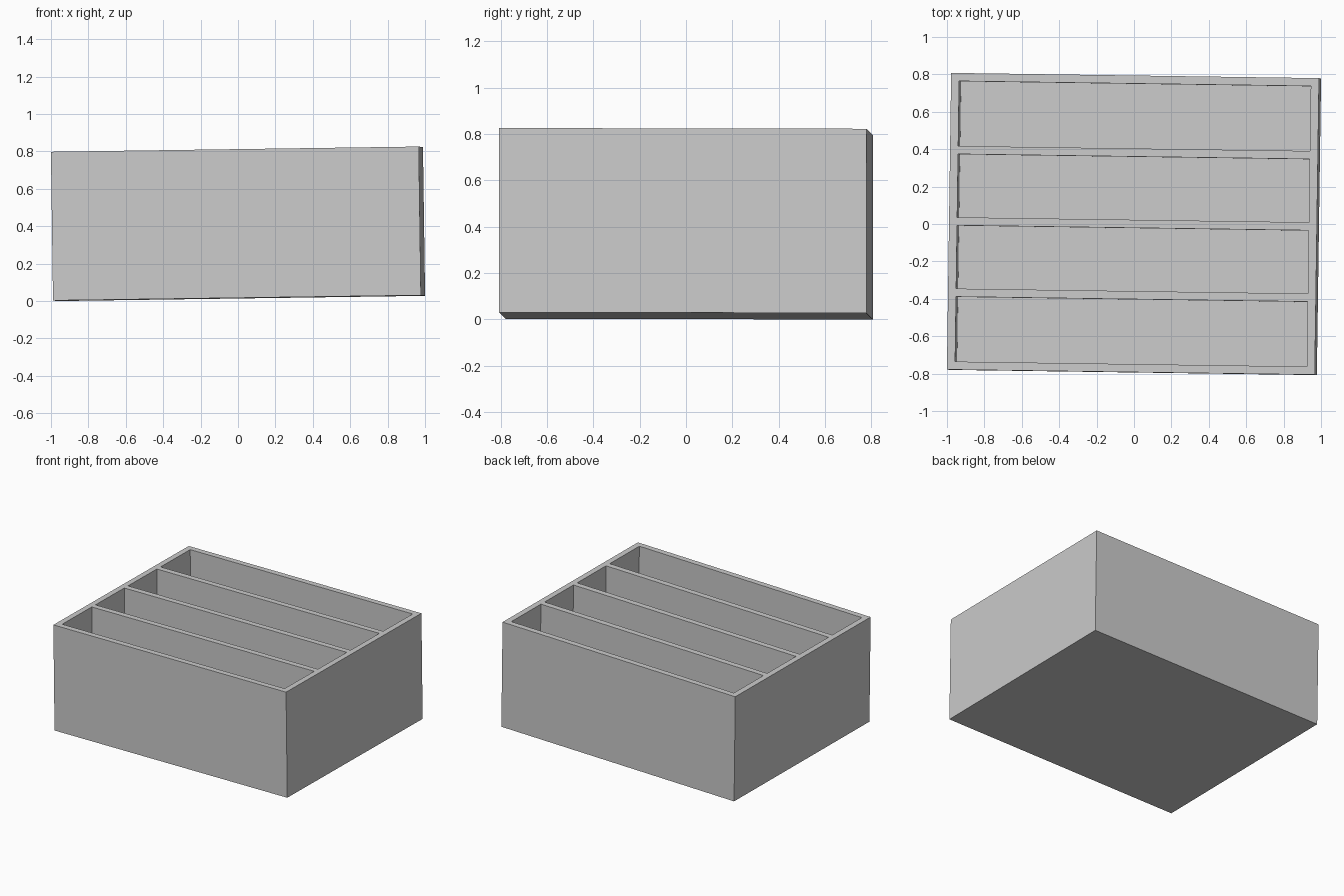
import bpy, bmesh
from mathutils import Matrix, Vector

old = bpy.data.objects.get("Cube")
if old:
    bpy.data.objects.remove(old, do_unlink=True)

LENGTH, DEPTH, HEIGHT = 1.967, 1.586, 0.795
WALL, FLOOR, SLOTS = 0.061, 0.06, 4

# Plain grey material
grey = bpy.data.materials.new("plain_grey")
grey.use_nodes = True
colour = (0.6, 0.6, 0.6, 1)
grey.diffuse_color = colour
grey.node_tree.nodes["Principled BSDF"].inputs["Base Color"].default_value = colour

# Solid block
bm = bmesh.new()
bmesh.ops.create_cube(bm, size=1, matrix=Matrix.Diagonal((LENGTH, DEPTH, HEIGHT, 1)))

# Rim: half a wall here, the other half comes from each slot's own inset
top = max(bm.faces, key=lambda f: f.calc_center_median().z)
bmesh.ops.inset_region(bm, faces=[top], thickness=WALL / 2)

# Split the top into equal cells, one per slot
cells = [top]
pitch = (DEPTH - WALL) / SLOTS
for i in range(1, SLOTS):
    y = (i - SLOTS / 2) * pitch
    geom = cells + list({e for f in cells for e in f.edges} | {v for f in cells for v in f.verts})
    cut = bmesh.ops.bisect_plane(bm, geom=geom, plane_co=Vector((0, y, 0)), plane_no=Vector((0, 1, 0)))
    cells = [g for g in cut["geom"] if isinstance(g, bmesh.types.BMFace)]

# Inset the cells and sink them into open slots
bmesh.ops.inset_individual(bm, faces=cells, thickness=WALL / 2)
sunk = bmesh.ops.inset_individual(bm, faces=cells, thickness=0)
bmesh.ops.translate(bm, verts=list({v for f in cells for v in f.verts}),
                    vec=(0, 0, FLOOR - HEIGHT))

# Merge the flat rim faces
bmesh.ops.dissolve_limit(bm, angle_limit=0.01, verts=bm.verts[:], edges=bm.edges[:])
bmesh.ops.recalc_face_normals(bm, faces=bm.faces[:])

mesh = bpy.data.meshes.new("slotted_tray")
bm.to_mesh(mesh)
bm.free()
mesh.materials.append(grey)

# Slightly tilted tray, lowest corner on the ground
tray = bpy.data.objects.new("slotted_tray", mesh)
bpy.context.collection.objects.link(tray)
tray.rotation_euler = (-0.002, -0.0142, -0.0142)
turn = tray.rotation_euler.to_matrix()
tray.location.z = -min((turn @ v.co).z for v in mesh.vertices)
